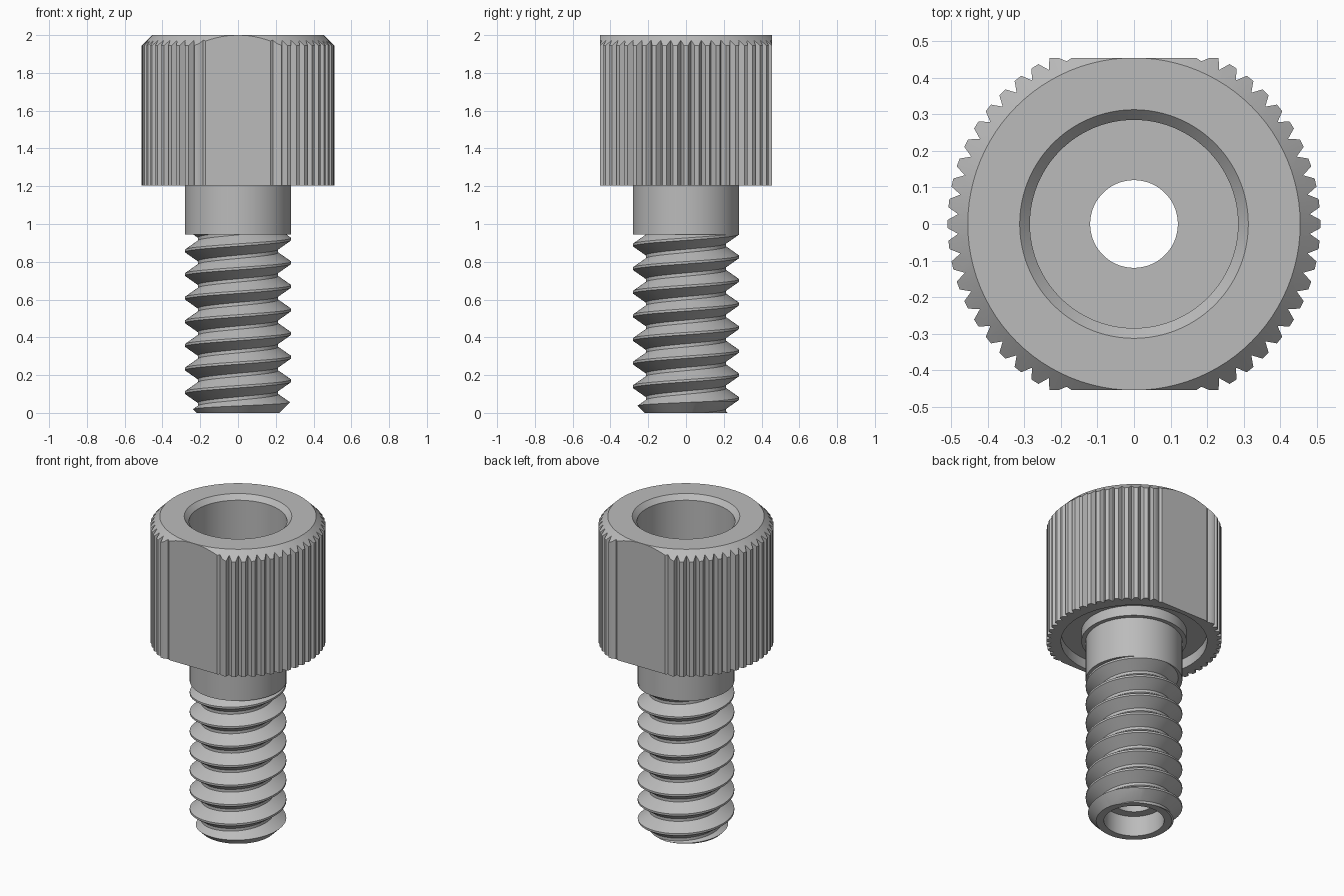
import bpy, bmesh
from math import pi, sin, cos, radians

if "Cube" in bpy.data.objects:
    bpy.data.objects.remove(bpy.data.objects["Cube"], do_unlink=True)

# Single metal colour
GREY = (0.5, 0.5, 0.5, 1)
steel = bpy.data.materials.new("grey_steel")
steel.use_nodes = True
steel.diffuse_color = GREY
steel.node_tree.nodes["Principled BSDF"].inputs["Base Color"].default_value = GREY


def finish(name, bm):
    bmesh.ops.recalc_face_normals(bm, faces=bm.faces)
    mesh = bpy.data.meshes.new(name)
    bm.to_mesh(mesh)
    bm.free()
    mesh.materials.append(steel)
    obj = bpy.data.objects.new(name, mesh)
    bpy.context.collection.objects.link(obj)
    return obj


def lathe(name, profile, steps=96):
    """Revolve a closed (radius, height) outline into a ring-shaped solid."""
    bm = bmesh.new()
    rings = [[bm.verts.new((r * cos(2 * pi * i / steps), r * sin(2 * pi * i / steps), z))
              for r, z in profile] for i in range(steps)]
    n = len(profile)
    for i in range(steps):
        a, b = rings[i], rings[(i + 1) % steps]
        for k in range(n):
            m = (k + 1) % n
            bm.faces.new((a[k], b[k], b[m], a[m]))
    return finish(name, bm)


def intersect(obj, tool):
    mod = obj.modifiers.new("trim", 'BOOLEAN')
    mod.operation, mod.solver, mod.object = 'INTERSECT', 'EXACT', tool
    bpy.ops.object.select_all(action='DESELECT')
    bpy.context.view_layer.objects.active = obj
    obj.select_set(True)
    bpy.ops.object.modifier_apply(modifier=mod.name)
    bpy.data.objects.remove(tool, do_unlink=True)
    bpy.ops.object.shade_smooth_by_angle(angle=radians(25))


def knurl_prism():
    """Toothed outline with two opposite flats, extruded upward."""
    teeth, tip, valley, flat = 56, 0.51, 0.482, 0.455
    bm = bmesh.new()
    verts = []
    for k in range(teeth):
        for shift, r in ((-0.2, tip), (0.2, tip), (0.5, valley)):
            t = 2 * pi * (k + shift) / teeth
            r = min(r, flat / max(abs(sin(t)), 0.01))
            verts.append(bm.verts.new((r * cos(t), r * sin(t), 0.5)))
    face = bm.faces.new(verts)
    top = bmesh.ops.extrude_face_region(bm, geom=[face])["geom"]
    bmesh.ops.translate(bm, vec=(0, 0, 1.6),
                        verts=[g for g in top if isinstance(g, bmesh.types.BMVert)])
    return finish("knurl_trim", bm)


def thread_solid(pitch=0.125, start=-0.205, turns=12, steps=72):
    """Right-handed helical ridge, closed at both ends by cones."""
    crest, root = 0.281, 0.213
    section = ((-0.05, crest), (0.05, crest), (0.43, root), (0.57, root))
    n = len(section)
    rows = n * turns
    bm = bmesh.new()
    grid = {}
    for i in range(steps):
        t = 2 * pi * i / steps
        for j in range(rows + 1 if i == 0 else rows - n + 1):
            offset, r = section[j % n]
            z = start + pitch * (j // n + offset + i / steps)
            grid[i, j] = bm.verts.new((r * cos(t), r * sin(t), z))

    def at(i, j):
        return grid[(0, j + n) if i == steps else (i, j)]

    for i in range(steps):
        for j in range(rows - n):
            bm.faces.new((at(i, j), at(i + 1, j), at(i + 1, j + 1), at(i, j + 1)))
    # Close the open ends
    low, high = bm.verts.new((0, 0, -0.6)), bm.verts.new((0, 0, 1.7))
    for e in [e for e in bm.edges if e.is_boundary]:
        a, b = e.verts
        bm.faces.new((a, b, low if a.co.z < 0.5 else high))
    return finish("threaded_shaft", bm)


# Knurled head with bore, underside recess, collar and plain shank
head = lathe("knurled_head_and_shank", [
    (0.12, 1.35), (0.285, 1.35), (0.285, 1.97), (0.313, 2), (0.455, 2),
    (0.555, 1.9), (0.555, 1.205), (0.425, 1.205), (0.425, 1.27), (0.306, 1.27),
    (0.306, 1.205), (0.281, 1.205), (0.281, 0.945), (0.12, 0.945)])
intersect(head, knurl_prism())

# Threaded shaft with chamfered tip, counterbore and through hole
shaft = thread_solid()
intersect(shaft, lathe("shaft_trim", [
    (0.175, 0), (0.22, 0), (0.3, 0.08), (0.3, 0.95), (0.12, 0.95),
    (0.12, 0.13), (0.175, 0.13)]))
